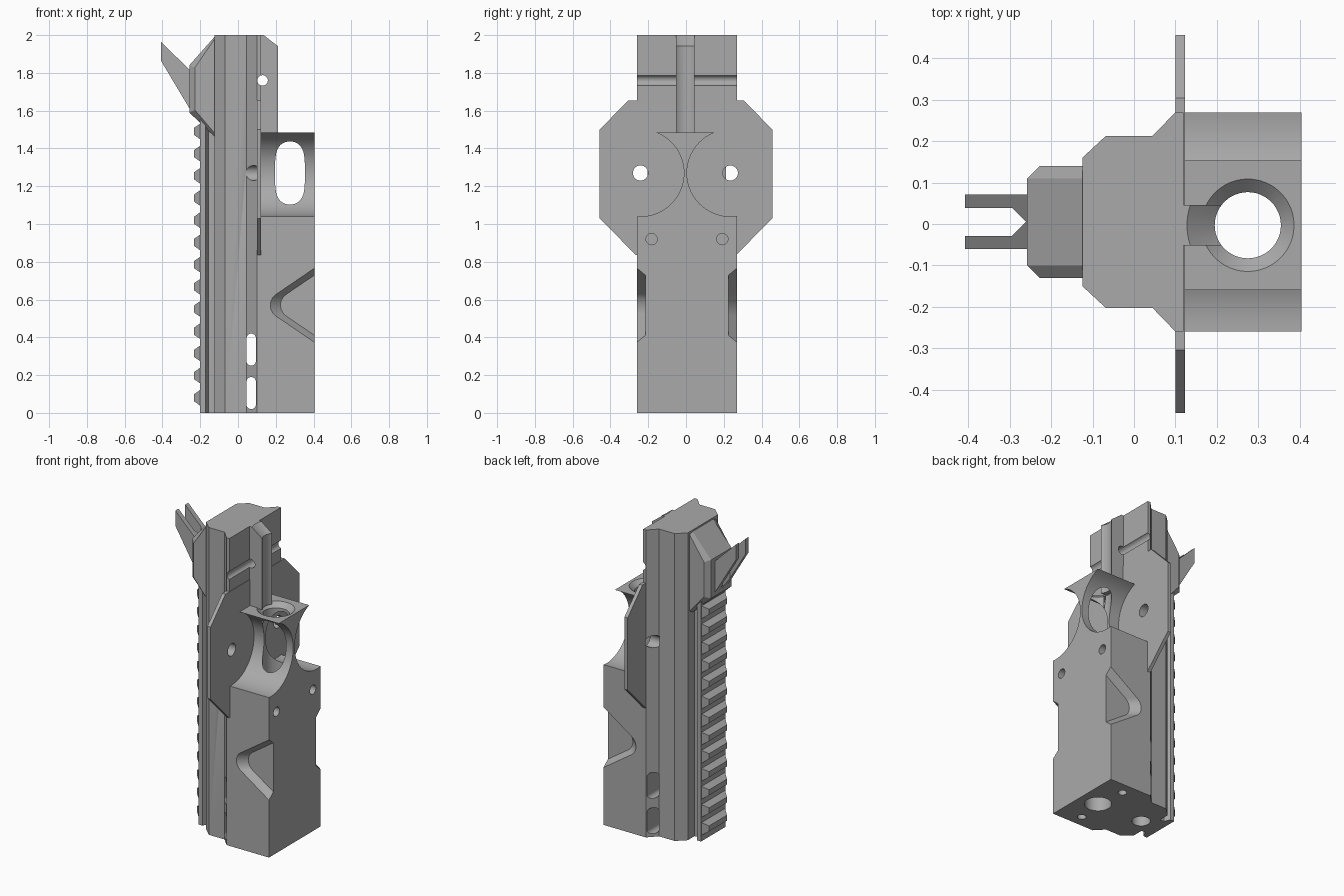
import bpy, bmesh, math
from mathutils import Vector

default = bpy.data.objects.get("Cube")
if default:
    bpy.data.objects.remove(default, do_unlink=True)

MID = 0.005      # symmetry plane of the housing
BORE_Y = -0.003  # axis of the barrel bore
BORE_X = 0.275

grey = bpy.data.materials.new("mid grey")
grey.use_nodes = True
colour = (0.40, 0.40, 0.40, 1)
grey.diffuse_color = colour
grey.node_tree.nodes["Principled BSDF"].inputs["Base Color"].default_value = colour


def place(axis, u, v, w):
    """Turn profile coordinates u, v and depth w into a point."""
    return {"x": (w, u, v), "y": (u, w, v), "z": (u, v, w)}[axis]


def loft(name, axis, start, lo, end, hi):
    """Closed solid between two profiles with matching points."""
    bm = bmesh.new()
    a = [bm.verts.new(place(axis, u, v, lo)) for u, v in start]
    b = [bm.verts.new(place(axis, u, v, hi)) for u, v in end]
    bm.faces.new(a)
    bm.faces.new(b)
    for i in range(len(a)):
        j = (i + 1) % len(a)
        bm.faces.new((a[i], a[j], b[j], b[i]))
    bmesh.ops.recalc_face_normals(bm, faces=bm.faces)
    mesh = bpy.data.meshes.new(name)
    bm.to_mesh(mesh)
    bm.free()
    mesh.materials.append(grey)
    obj = bpy.data.objects.new(name, mesh)
    bpy.context.collection.objects.link(obj)
    return obj


def prism(name, axis, points, lo, hi):
    return loft(name, axis, points, lo, points, hi)


def arc(u, v, r, start=0, sweep=360, n=48):
    count = n if sweep == 360 else n + 1
    angles = [math.radians(start + sweep * i / n) for i in range(count)]
    return [(u + r * math.cos(t), v + r * math.sin(t)) for t in angles]


def rect(u0, u1, v0, v1):
    return [(u0, v0), (u1, v0), (u1, v1), (u0, v1)]


def mirrored(half, centre=MID):
    """Complete a (x, y) half profile across the symmetry plane."""
    return [(x, centre + y) for x, y in half] + [(x, centre - y) for x, y in reversed(half)]


def bake(obj):
    graph = bpy.context.evaluated_depsgraph_get()
    mesh = bpy.data.meshes.new_from_object(obj.evaluated_get(graph))
    obj.modifiers.clear()
    obj.data = mesh


def cut(obj, cutters):
    for c in cutters:
        c.hide_render = True
        mod = obj.modifiers.new("cut", "BOOLEAN")
        mod.operation = "DIFFERENCE"
        mod.solver = "EXACT"
        mod.object = c
    bake(obj)


# Housing, with a flared front and chamfered back
housing = prism("housing", "z", mirrored(
    [(0.12, 0.265), (0.10, 0.265), (0.045, 0.208), (-0.068, 0.208), (-0.125, 0.155)]), 0, 2)

# Side plates, one octagon with narrow shoulders
half_plate = [(0.265, 0.835), (0.457, 1.03), (0.457, 1.5), (0.305, 1.655)]
plate = prism("side_plates", "x",
              half_plate + [(-y, z) for y, z in reversed(half_plate)], 0.10, 0.123)

# Grip block and the ridge above it
grip = prism("grip_block", "z", rect(0.12, 0.405, MID - 0.265, MID + 0.265), 0, 1.485)
ridge = prism("front_ridge", "z", rect(0.115, 0.211, BORE_Y - 0.049, BORE_Y + 0.049), 1.48, 2)

# Cutters
bore = prism("bore_cutter", "z", arc(BORE_X, BORE_Y, 0.08), -0.1, 2.1)
mouth = loft("mouth_cutter", "z", arc(BORE_X, BORE_Y, 0.07), 1.445,
             arc(BORE_X, BORE_Y, 0.117), 1.49)
muzzle = loft("muzzle_cutter", "z", arc(BORE_X, BORE_Y, 0.06), 1.925,
              arc(BORE_X, BORE_Y, 0.153), 2.005)
pin_hole = prism("pin_cutter", "y", arc(0.13, 1.76, 0.028, n=24), -0.4, 0.4)
tail_hole = prism("tail_cutter", "z", arc(-0.05, MID, 0.055, n=32), -0.1, 0.5)

slots = []
for z in (0.105, 0.335):
    outline = arc(0.07, z + 0.06, 0.025, 0, 180, 12) + arc(0.07, z - 0.06, 0.025, 180, 180, 12)
    slots.append(prism("slot_cutter", "y", outline, -0.4, 0.4))

scoops, grip_holes, plate_holes, notches = [], [], [], []
notch_outer = [(0.5, 0.835)] + arc(0.235, 0.57, 0.07, 123, 114, 10) + [(0.5, 0.305)]
notch_inner = [(x + 0.06, z) for x, z in notch_outer]
for s in (-1, 1):
    y = BORE_Y + s * 0.238
    scoops.append(prism("scoop_cutter", "x", arc(y, 1.27, 0.23, n=72), 0.05, 0.5))
    plate_holes.append(prism("plate_hole_cutter", "x", arc(y, 1.27, 0.04, n=32), 0.04, 0.2))
    y = MID + s * 0.187
    grip_holes.append(prism("screw_cutter", "x", arc(y, 0.92, 0.03, n=24), 0.2, 0.5))
    grip_holes.append(prism("base_hole_cutter", "z", arc(0.25, y, 0.026, n=24), -0.1, 0.3))
    notches.append(loft("notch_cutter", "y", notch_outer, MID + s * 0.27,
                        notch_inner, MID + s * 0.22))

cut(grip, scoops + [bore, mouth] + notches + grip_holes)
cut(ridge, [bore, muzzle, pin_hole])
cut(housing, slots + plate_holes + [pin_hole, tail_hole])
cut(plate, plate_holes)

# Accessory rail with a narrow neck and bevelled teeth
rail = prism("rail", "z", mirrored(
    [(-0.12, 0.085), (-0.155, 0.085), (-0.172, 0.125), (-0.2, 0.125)]), 0, 1.62)
teeth = []
for i in range(13):
    z = 0.08 + 0.1175 * i
    teeth.append(loft("rail_tooth", "x", rect(MID - 0.122, MID + 0.122, z - 0.043, z + 0.043),
                      -0.198, rect(MID - 0.092, MID + 0.092, z - 0.018, z + 0.018), -0.234))

# Rear sight base with bevelled outer edges
sight = prism("sight_base", "y", [(-0.11, 2.0), (-0.125, 1.99), (-0.258, 1.84),
                                  (-0.258, 1.59), (-0.125, 1.465), (-0.11, 1.465)],
              MID - 0.135, MID + 0.135)
bm = bmesh.new()
bm.from_mesh(sight.data)
rim = [e for e in bm.edges
       if abs(e.verts[0].co.y - e.verts[1].co.y) < 0.001
       and min(v.co.x for v in e.verts) < -0.2]
bmesh.ops.bevel(bm, geom=rim, offset=0.03, segments=1, affect="EDGES")
bm.to_mesh(sight.data)
bm.free()

# Two sight prongs, split by a pointed gap
prongs = prism("sight_prongs", "y", [(-0.24, 1.80), (-0.408, 1.965), (-0.408, 1.865),
                                     (-0.25, 1.6), (-0.24, 1.6)], MID - 0.066, MID + 0.066)
gap = prism("gap_cutter", "z", [(-0.5, MID - 0.034), (-0.295, MID - 0.034), (-0.261, MID),
                                (-0.295, MID + 0.034), (-0.5, MID + 0.034)], 1.4, 2.2)
cut(prongs, [gap])

# Remove the cutters and keep sharp edges on the curved parts
for c in [o for o in bpy.data.objects if o.name.split(".")[0].endswith("_cutter")]:
    bpy.data.objects.remove(c, do_unlink=True)
bpy.ops.object.select_all(action="DESELECT")
for obj in (housing, plate, grip, ridge):
    obj.select_set(True)
bpy.context.view_layer.objects.active = grip
bpy.ops.object.shade_smooth_by_angle(angle=math.radians(30))
